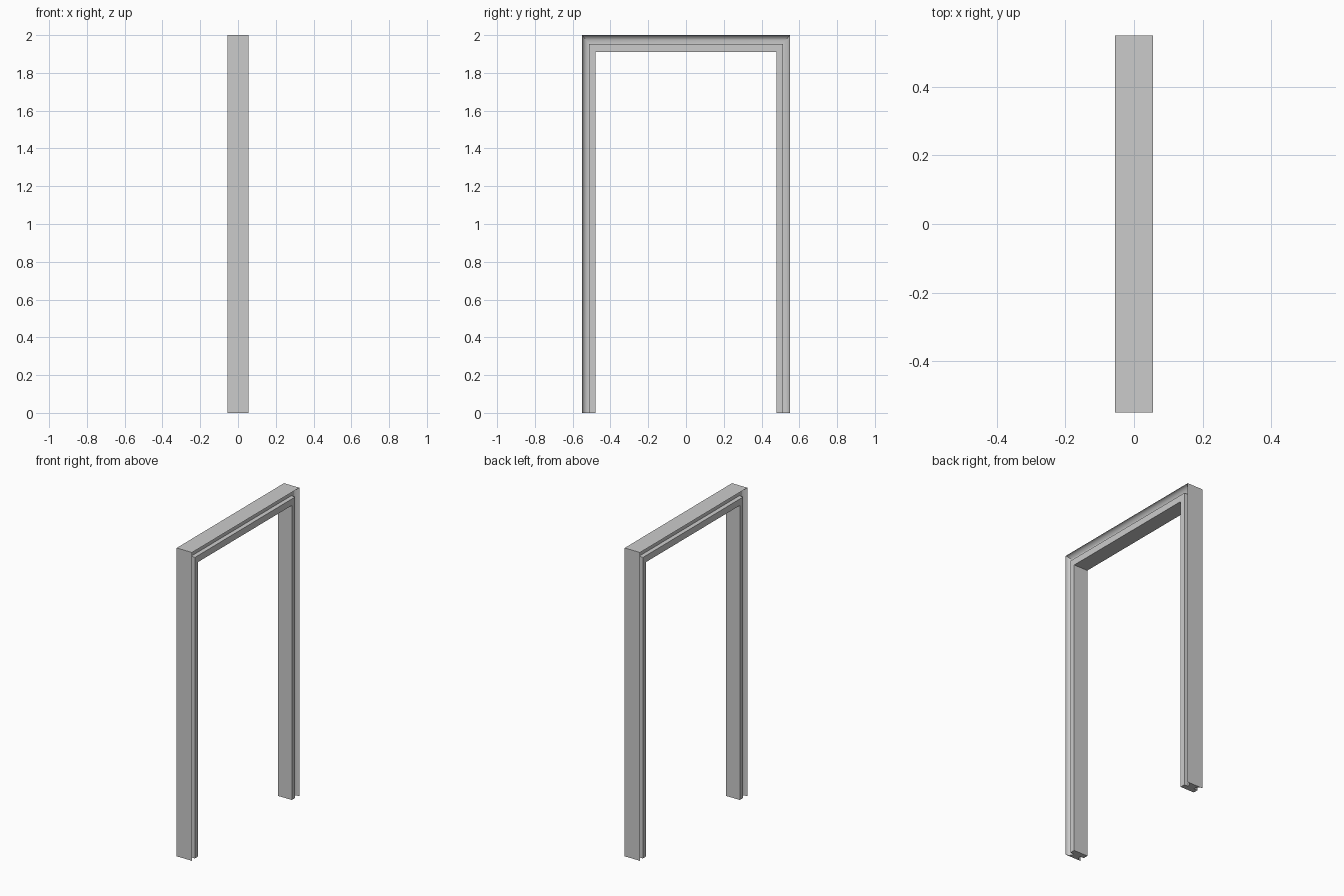
import bpy, bmesh, math

if "Cube" in bpy.data.objects:
    bpy.data.objects.remove(bpy.data.objects["Cube"])

HALF_W, HEIGHT = 0.55, 2.0      # outer opening size
SIDE_T, HEAD_T = 0.07, 0.09     # jamb and head thickness
OUT_X, IN_X, COVE = 0.055, 0.05, 0.031

# Half profile (x, t): t runs 0 at the outer face to 1 at the inner face
half = []
for i in range(9):
    a = math.pi / 2 * i / 8
    half.append((OUT_X - COVE * math.sin(a), 0.47 * (1 - math.cos(a))))
half += [(OUT_X - COVE, 0.51), (IN_X, 0.53), (IN_X, 1.0)]
profile = half + [(-x, t) for x, t in reversed(half)]

# Path stations: outer point (y, z) and the inward offset, mitred at the corners
stations = [
    (-HALF_W, 0, SIDE_T, 0),
    (-HALF_W, HEIGHT, SIDE_T, -HEAD_T),
    (HALF_W, HEIGHT, -SIDE_T, -HEAD_T),
    (HALF_W, 0, -SIDE_T, 0),
]

# Sweep the moulded profile around the door opening
bm = bmesh.new()
rings = [[bm.verts.new((x, y + dy * t, z + dz * t)) for x, t in profile]
         for y, z, dy, dz in stations]
n = len(profile)
for r0, r1 in zip(rings, rings[1:]):
    for i in range(n):
        j = (i + 1) % n
        bm.faces.new((r0[i], r0[j], r1[j], r1[i]))
# Feet of the two jambs
bm.faces.new(rings[0])
bm.faces.new(rings[-1])
bmesh.ops.recalc_face_normals(bm, faces=bm.faces)

mesh = bpy.data.meshes.new("door_frame")
bm.to_mesh(mesh)
bm.free()
frame = bpy.data.objects.new("door_frame", mesh)
bpy.context.collection.objects.link(frame)
bpy.context.view_layer.objects.active = frame
frame.select_set(True)
bpy.ops.object.shade_smooth_by_angle(angle=math.radians(30))
